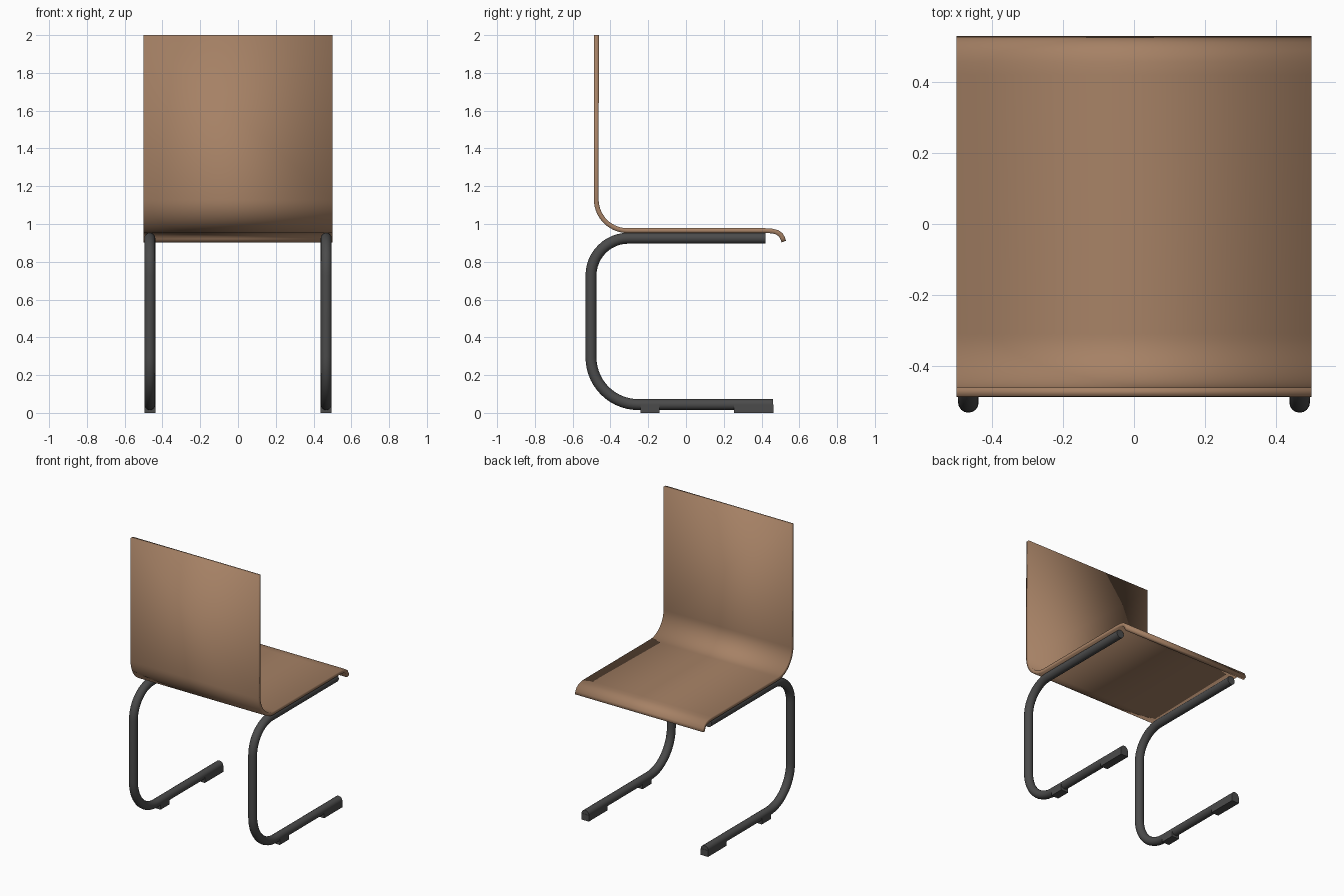
import bpy, bmesh, math

if "Cube" in bpy.data.objects:
    bpy.data.objects.remove(bpy.data.objects["Cube"])

def material(name, rgb):
    m = bpy.data.materials.new(name)
    m.diffuse_color = (*rgb, 1)
    m.use_nodes = True
    m.node_tree.nodes["Principled BSDF"].inputs["Base Color"].default_value = m.diffuse_color
    return m

wood = material("wood", (0.38, 0.22, 0.13))
dark = material("dark_metal", (0.07, 0.07, 0.07))

def arc(cy, cz, r, a0, a1, n=12):
    """Points of an arc in the side (y, z) plane, angles in degrees."""
    return [(cy + r * math.cos(math.radians(a0 + (a1 - a0) * i / n)),
             cz + r * math.sin(math.radians(a0 + (a1 - a0) * i / n)))
            for i in range(n + 1)]

def add(name, mesh, mat):
    ob = bpy.data.objects.new(name, mesh)
    bpy.context.collection.objects.link(ob)
    mesh.materials.clear()
    mesh.materials.append(mat)
    return ob

def smooth(ob):
    bpy.ops.object.select_all(action='DESELECT')
    ob.select_set(True)
    bpy.context.view_layer.objects.active = ob
    bpy.ops.object.shade_smooth_by_angle(angle=math.radians(35))

def mirror(ob):
    ob.modifiers.new("mirror", 'MIRROR').use_axis = (True, False, False)

# Seat and back: one bent sheet with a curled front lip
profile = [(-0.474, 2.0)] + arc(-0.31, 1.13, 0.165, 180, 270, 14) + [
    (0.42, 0.965), (0.455, 0.963), (0.483, 0.956), (0.502, 0.942),
    (0.511, 0.926), (0.518, 0.907)]
bm = bmesh.new()
rows = [[bm.verts.new((x, y, z)) for x in (-0.5, 0.5)] for y, z in profile]
for a, b in zip(rows, rows[1:]):
    bm.faces.new((a[0], b[0], b[1], a[1]))
mesh = bpy.data.meshes.new("seat_shell")
bm.to_mesh(mesh)
bm.free()
shell = add("seat_shell", mesh, wood)
smooth(shell)
sol = shell.modifiers.new("thickness", 'SOLIDIFY')
sol.thickness, sol.offset, sol.use_even_offset = 0.025, 0, True

# Side frame: bent tube, mirrored to the other side
X, R = 0.467, 0.029
path = ([(0.42, 0.925)] + arc(-0.305, 0.727, 0.198, 90, 180)
        + arc(-0.253, 0.294, 0.25, 180, 270, 14) + [(0.46, 0.044)])
curve = bpy.data.curves.new("tube_path", 'CURVE')
curve.dimensions = '3D'
curve.bevel_depth, curve.bevel_resolution, curve.use_fill_caps = R, 6, True
sp = curve.splines.new('POLY')
sp.points.add(len(path) - 1)
for p, (y, z) in zip(sp.points, path):
    p.co = (X, y, z, 1)
tmp = bpy.data.objects.new("tube_path", curve)
bpy.context.collection.objects.link(tmp)
bpy.context.view_layer.update()
tube_mesh = bpy.data.meshes.new_from_object(
    tmp.evaluated_get(bpy.context.evaluated_depsgraph_get()))
bpy.data.objects.remove(tmp)
frame = add("tube_frame", tube_mesh, dark)
smooth(frame)
mirror(frame)

# Floor pads under the lower tubes
for name, y0, y1 in (("rear_foot_pad", -0.24, -0.14), ("front_foot_pad", 0.255, 0.462)):
    bm = bmesh.new()
    bmesh.ops.create_cube(bm, size=1)
    for v in bm.verts:
        v.co = (X + v.co.x * 2 * R, (y0 + y1) / 2 + v.co.y * (y1 - y0),
                0.022 + v.co.z * 0.044)
    mesh = bpy.data.meshes.new(name)
    bm.to_mesh(mesh)
    bm.free()
    mirror(add(name, mesh, dark))
